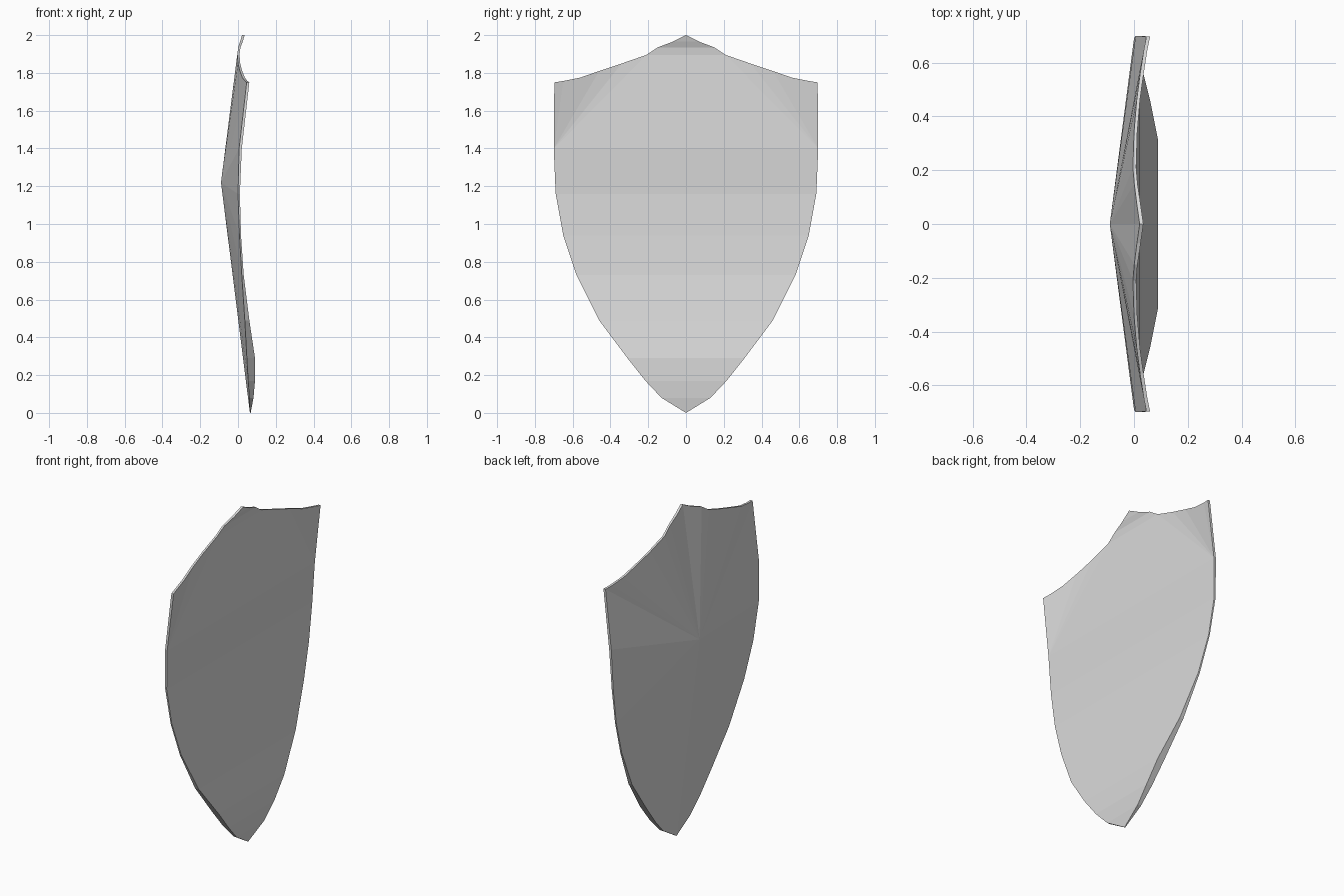
import bpy
import bmesh

default_cube = bpy.data.objects.get("Cube")
if default_cube:
    bpy.data.objects.remove(default_cube, do_unlink=True)

# Half outline of the plate from top tip to bottom point:
# (y, z, x of the inner face rim, rim thickness)
outline = [
    (0, 2, .035, .014), (.07, 1.965, .025, .014), (.15, 1.935, .013, .012),
    (.21, 1.895, .008, .012), (.34, 1.85, .012, .012), (.46, 1.81, .022, .012),
    (.56, 1.775, .036, .013), (.65, 1.757, .05, .013), (.697, 1.75, .06, .014),
    (.7, 1.4, .02, .014), (.69, 1.16, .01, .01), (.65, .94, .016, .008),
    (.58, .73, .03, .01), (.46, .49, .06, .024), (.31, .29, .09, .043),
    (.215, .17, .09, .036), (.13, .08, .082, .022), (0, 0, .067, .004),
]
NECK, SHOULDER, LAST = 3, 9, len(outline) - 1
BOSS = (-.09, 0, 1.22)

bm = bmesh.new()


def rim(side, outer):
    """One half of a rim loop; side is +1 or -1 along y."""
    return [bm.verts.new((x - (thick if outer else 0), side * y, z))
            for y, z, x, thick in outline]


def add_face(*verts):
    unique = list(dict.fromkeys(verts))
    if len(unique) > 2:
        bm.faces.new(unique)


# Rim loops; the two halves share the tip and the bottom point
halves = {}
for outer in (False, True):
    a, b = rim(1, outer), rim(-1, outer)
    for end in (0, LAST):
        bm.verts.remove(b[end])
        b[end] = a[end]
    halves[outer] = (a, b)

# Inner face: level strips from side to side
left, right = halves[False]
levels = list(range(NECK + 1)) + list(range(SHOULDER, LAST + 1))
for i, j in zip(levels, levels[1:]):
    add_face(left[i], left[j], right[j], right[i])

boss = bm.verts.new(BOSS)
for half in (0, 1):
    inner, outer = halves[False][half], halves[True][half]
    # Upswept corners of the inner face
    for k in range(NECK, SHOULDER - 1):
        add_face(inner[SHOULDER], inner[k], inner[k + 1])
    # Rim edge and shallow pyramid on the outer face
    for i in range(LAST):
        add_face(inner[i], inner[i + 1], outer[i + 1], outer[i])
        add_face(boss, outer[i], outer[i + 1])

bmesh.ops.recalc_face_normals(bm, faces=bm.faces)
mesh = bpy.data.meshes.new("shield_plate")
bm.to_mesh(mesh)
bm.free()

# Plain grey finish
grey = bpy.data.materials.new("light_grey")
grey.use_nodes = True
colour = (.7, .7, .7, 1)
grey.diffuse_color = colour
grey.node_tree.nodes["Principled BSDF"].inputs["Base Color"].default_value = colour
mesh.materials.append(grey)

shield = bpy.data.objects.new("shield_plate", mesh)
bpy.context.collection.objects.link(shield)
